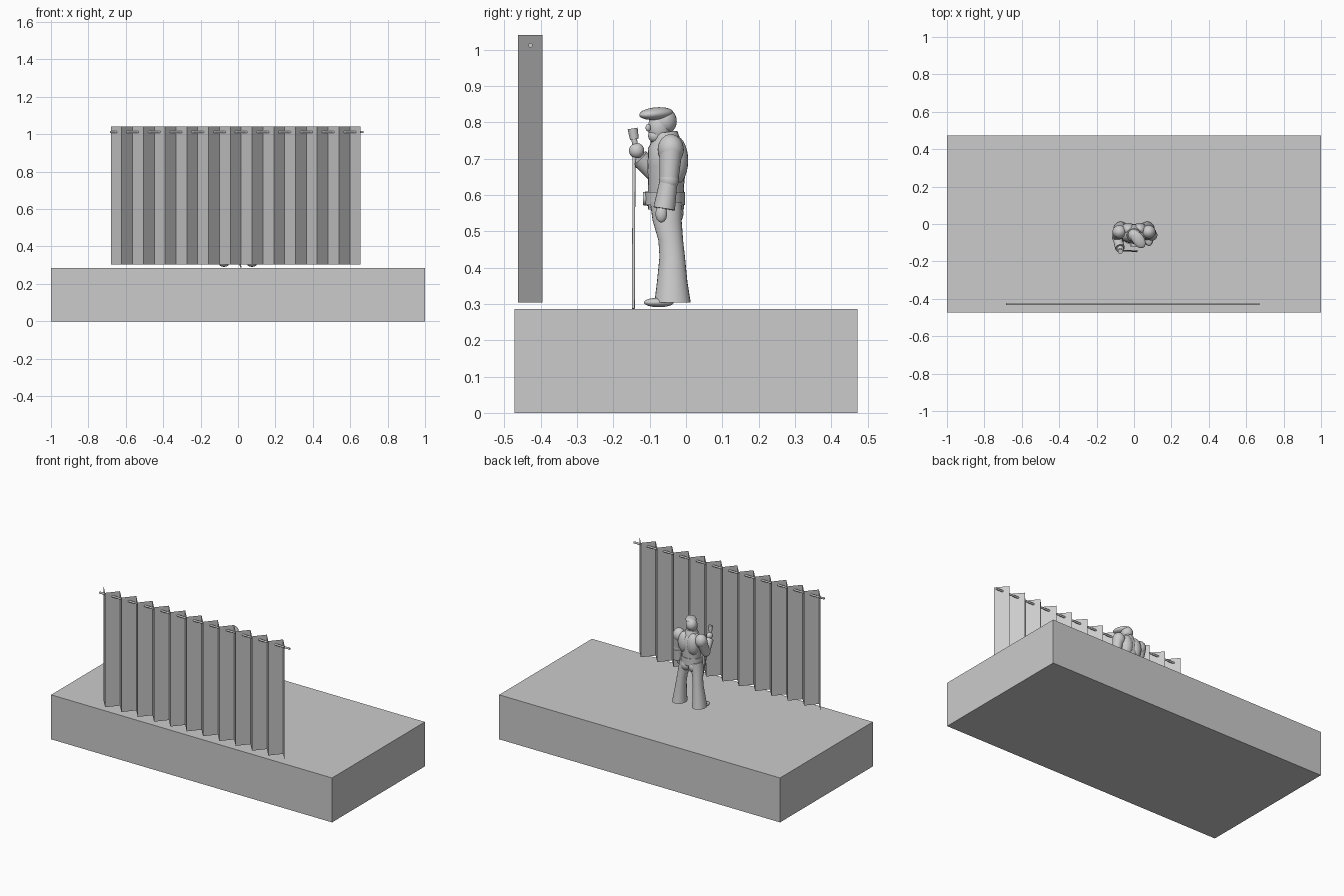
import bpy, bmesh, math
from mathutils import Vector, Matrix

cube = bpy.data.objects.get("Cube")
if cube:
    bpy.data.objects.remove(cube)

grey = bpy.data.materials.new("plain grey")
grey.use_nodes = True
grey.diffuse_color = (0.6, 0.6, 0.6, 1)
grey.node_tree.nodes["Principled BSDF"].inputs["Base Color"].default_value = (0.6, 0.6, 0.6, 1)


def finish(name, bm, smooth=True):
    mesh = bpy.data.meshes.new(name)
    bm.to_mesh(mesh)
    bm.free()
    mesh.materials.append(grey)
    ob = bpy.data.objects.new(name, mesh)
    bpy.context.collection.objects.link(ob)
    if smooth:
        bpy.ops.object.select_all(action='DESELECT')
        ob.select_set(True)
        bpy.context.view_layer.objects.active = ob
        bpy.ops.object.shade_smooth_by_angle(angle=math.radians(40))
    return ob


def ellipsoid(name, centre, radii, tilt=0, turn=0):
    bm = bmesh.new()
    bmesh.ops.create_uvsphere(bm, u_segments=24, v_segments=14, radius=1)
    m = (Matrix.Translation(centre) @ Matrix.Rotation(turn, 4, 'Z')
         @ Matrix.Rotation(tilt, 4, 'X') @ Matrix.Diagonal((*radii, 1)))
    bm.transform(m)
    return finish(name, bm)


def tube(name, start, end, r0, r1):
    a, b = Vector(start), Vector(end)
    bm = bmesh.new()
    bmesh.ops.create_cone(bm, cap_ends=True, segments=20, radius1=r0, radius2=r1,
                          depth=(b - a).length)
    bm.transform(Matrix.Translation((a + b) / 2)
                 @ (b - a).to_track_quat('Z', 'Y').to_matrix().to_4x4())
    return finish(name, bm)


def loft(name, rings, n=24):
    """Skin elliptical rings given as (x, y, z, rx, ry), bottom to top."""
    bm = bmesh.new()
    loops = [[bm.verts.new((x + rx * math.cos(math.tau * i / n),
                            y + ry * math.sin(math.tau * i / n), z)) for i in range(n)]
             for x, y, z, rx, ry in rings]
    for lo, hi in zip(loops, loops[1:]):
        for i in range(n):
            j = (i + 1) % n
            bm.faces.new((lo[i], lo[j], hi[j], hi[i]))
    bm.faces.new(loops[0][::-1])
    bm.faces.new(loops[-1])
    return finish(name, bm)


# Stage block
bm = bmesh.new()
bmesh.ops.create_cube(bm, size=1)
bm.transform(Matrix.Translation((0, 0, 0.143)) @ Matrix.Diagonal((2, 0.944, 0.286, 1)))
finish("stage", bm, False)

# Pleated curtain
bm = bmesh.new()
pleats = 23
columns = []
for i in range(pleats + 1):
    x = -0.68 + 1.336 * i / pleats
    y = -0.463 if i % 2 else -0.395
    columns.append([bm.verts.new((x, y, z)) for z in (0.304, 1.04)])
for a, b in zip(columns, columns[1:]):
    bm.faces.new((a[0], b[0], b[1], a[1]))
finish("curtain", bm, False)
tube("curtain_rod", (-0.685, -0.428, 1.012), (0.67, -0.428, 1.012), 0.006, 0.006)

# Flared trouser legs and shoes
for side, s in (("left", 1), ("right", -1)):
    loft(side + "_leg", [
        (s * 0.07, -0.037, 0.304, 0.042, 0.05), (s * 0.067, -0.038, 0.36, 0.036, 0.042),
        (s * 0.06, -0.038, 0.43, 0.03, 0.035), (s * 0.055, -0.042, 0.475, 0.029, 0.034),
        (s * 0.045, -0.052, 0.53, 0.034, 0.04), (s * 0.035, -0.055, 0.58, 0.036, 0.044)])
    ellipsoid(side + "_shoe", (s * 0.075, -0.075, 0.304), (0.024, 0.042, 0.013), 0, s * 0.2)
    ellipsoid(side + "_buttock", (s * 0.027, -0.035, 0.55), (0.03, 0.028, 0.036))
    ellipsoid(side + "_shoulder", (s * 0.078, -0.042, 0.725), (0.037, 0.036, 0.042))
    ellipsoid(side + "_back_muscle", (s * 0.03, -0.03, 0.695), (0.04, 0.036, 0.068))

# Torso, belt and jacket
loft("torso", [
    (0, -0.055, 0.56, 0.058, 0.05), (0, -0.055, 0.62, 0.06, 0.049),
    (0, -0.053, 0.68, 0.074, 0.053), (0, -0.053, 0.73, 0.07, 0.051),
    (0, -0.055, 0.76, 0.035, 0.032)])
loft("belt", [(0, -0.058, 0.572, 0.066, 0.055), (0, -0.058, 0.608, 0.066, 0.055)])
tube("belt_buckle", (0, -0.105, 0.59), (0, -0.119, 0.59), 0.02, 0.018)
tube("collar", (0, -0.055, 0.735), (0, -0.06, 0.772), 0.045, 0.036)

# Hanging left arm
tube("left_upper_arm", (0.083, -0.042, 0.72), (0.092, -0.047, 0.64), 0.032, 0.026)
ellipsoid("left_elbow", (0.092, -0.047, 0.64), (0.027, 0.027, 0.03))
tube("left_sleeve", (0.092, -0.047, 0.645), (0.095, -0.06, 0.562), 0.024, 0.03)
ellipsoid("left_hand", (0.097, -0.068, 0.548), (0.013, 0.016, 0.024))

# Raised right arm
tube("right_upper_arm", (-0.083, -0.042, 0.72), (-0.09, -0.07, 0.645), 0.032, 0.026)
ellipsoid("right_elbow", (-0.09, -0.072, 0.645), (0.027, 0.027, 0.027))
tube("right_sleeve", (-0.09, -0.072, 0.645), (-0.075, -0.128, 0.702), 0.024, 0.026)
ellipsoid("right_hand", (-0.073, -0.136, 0.722), (0.019, 0.021, 0.021))

# Head turned towards its left, with a swept quiff
turn = 0.6
ellipsoid("head", (0.006, -0.072, 0.785), (0.03, 0.034, 0.043), 0, turn)
ellipsoid("jaw", (0.013, -0.083, 0.763), (0.02, 0.022, 0.02), 0, turn)
ellipsoid("nose", (0.027, -0.104, 0.785), (0.006, 0.008, 0.01), 0, turn)
ellipsoid("hair_cap", (0.002, -0.06, 0.803), (0.034, 0.035, 0.037), 0, turn)
ellipsoid("quiff", (0.022, -0.082, 0.824), (0.032, 0.053, 0.017), 0.08, turn)

# Microphone and leaning stand
tube("microphone_stand", (0.015, -0.145, 0.287), (-0.073, -0.143, 0.72), 0.004, 0.004)
tube("microphone_handle", (-0.073, -0.136, 0.715), (-0.073, -0.143, 0.755), 0.007, 0.008)
tube("microphone_head", (-0.073, -0.142, 0.753), (-0.073, -0.147, 0.783), 0.012, 0.014)
